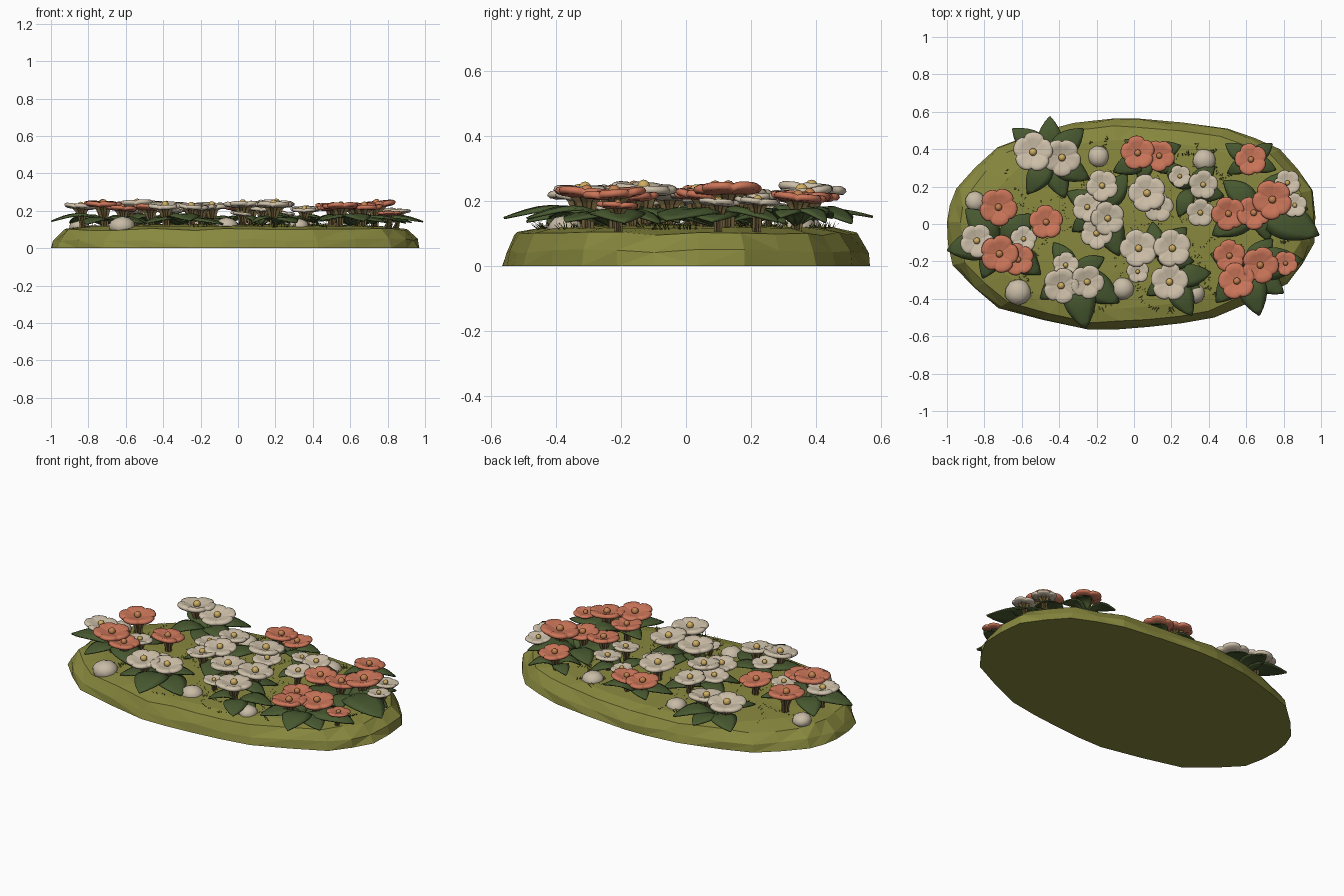
import bpy, bmesh, math, random
from mathutils import Vector

random.seed(4)
cube = bpy.data.objects.get("Cube")
if cube:
    bpy.data.objects.remove(cube, do_unlink=True)


def material(name, r, g, b):
    m = bpy.data.materials.new(name)
    m.use_nodes = True
    m.diffuse_color = (r, g, b, 1)
    bsdf = m.node_tree.nodes["Principled BSDF"]
    bsdf.inputs["Base Color"].default_value = (r, g, b, 1)
    bsdf.inputs["Roughness"].default_value = 0.9
    return m


MOSS = material("moss green", 0.25, 0.25, 0.05)
GRASS = material("dark grass", 0.09, 0.10, 0.02)
LEAF = material("leaf green", 0.065, 0.10, 0.03)
CREAM = material("cream petal", 0.62, 0.53, 0.40)
CORAL = material("coral petal", 0.60, 0.18, 0.10)
STEM = material("brown stem", 0.16, 0.11, 0.04)
YELLOW = material("yellow centre", 0.62, 0.42, 0.12)
ORANGE = material("orange centre", 0.55, 0.22, 0.08)
STONE = material("pale stone", 0.58, 0.50, 0.38)


def to_mesh(name, bm, mat, smooth=False):
    bmesh.ops.recalc_face_normals(bm, faces=bm.faces[:])
    me = bpy.data.meshes.new(name)
    for f in bm.faces:
        f.smooth = smooth
    bm.to_mesh(me)
    bm.free()
    me.materials.append(mat)
    return me


def place(name, me, loc=(0, 0, 0), scale=(1, 1, 1), rot=(0, 0, 0)):
    ob = bpy.data.objects.new(name, me)
    bpy.context.collection.objects.link(ob)
    ob.location, ob.scale, ob.rotation_euler = loc, scale, rot
    return ob


def loft(bm, rings, cap_start=True, cap_end=True):
    """Skin a list of closed rings of points, capping the ends."""
    rows = [[bm.verts.new(p) for p in ring] for ring in rings]
    n = len(rows[0])
    for a, b in zip(rows, rows[1:]):
        for i in range(n):
            j = (i + 1) % n
            bm.faces.new((a[i], a[j], b[j], b[i]))
    for row, cap in ((rows[0], cap_start), (rows[-1], cap_end)):
        if cap:
            bm.faces.new(row)


# Mossy mound: faceted rings of an irregular outline
outline = [(.01, .565), (.5, .51), (.78, .4), (.955, .18), (.965, -.1), (.82, -.32),
           (.43, -.5), (.08, -.55), (-.24, -.565), (-.725, -.45), (-.97, -.22),
           (-1, .01), (-.95, .19), (-.73, .41), (-.4, .52), (-.24, .55)]
dense = []
for i, (x, y) in enumerate(outline):
    u, v = outline[(i + 1) % len(outline)]
    dense += [(x, y), ((x + u) / 2 * 1.01, (y + v) / 2 * 1.01)]
rings = []
for s, z, jit in ((1, 0, 0), (.985, .045, .012), (.925, .1, .01), (.8, .118, .004),
                  (.45, .127, .003), (.1, .13, 0)):
    ring = []
    for x, y in dense:
        k = s + random.uniform(-jit, jit)
        ring.append((max(x * k, -1), y * k, z + random.uniform(-jit, jit) * .6))
    rings.append(ring)
bm = bmesh.new()
loft(bm, rings)
bmesh.ops.triangulate(bm, faces=[f for f in bm.faces if len(f.verts) == 4])
place("mossy_mound", to_mesh("mossy_mound", bm, MOSS))


# Shared flower head: five thick lobes around a dished middle
def petals(name, mat, n=50):
    bm = bmesh.new()
    profile = [(.05, .0), (.3, .03), (.62, .13), (.86, .17), (.97, .12),
               (1, .03), (.92, -.06), (.6, -.1), (.15, -.14)]
    rings = []
    for r, z in profile:
        ring = []
        for i in range(n):
            a = math.tau * i / n
            lobe = abs(math.cos(2.5 * a)) ** .5
            k = r * (1 - .17 * r * (1 - lobe))
            ring.append((k * math.cos(a), k * math.sin(a), z - .07 * r * (1 - lobe) ** 2))
        rings.append(ring)
    loft(bm, rings)
    return to_mesh(name, bm, mat, True)


def centre(name, mat):
    bm = bmesh.new()
    bmesh.ops.create_icosphere(bm, subdivisions=2, radius=.2)
    return to_mesh(name, bm, mat, True)


heads = {"cream": (petals("cream_petals", CREAM), centre("yellow_centre", YELLOW)),
         "coral": (petals("coral_petals", CORAL), centre("orange_centre", ORANGE))}


# Ribbed stem bundle that flares up to the flower head
def stem(name, top, r):
    bm = bmesh.new()
    base = Vector((top.x * .985, top.y * .985, .1))
    rings = []
    for t, w in ((0, .2), (.5, .22), (.85, .38), (1, .55)):
        c = base.lerp(top, t)
        ring = []
        for i in range(16):
            a = math.tau * i / 16
            k = r * w * (1 if i % 2 else .6)
            ring.append((c.x + k * math.cos(a), c.y + k * math.sin(a), c.z))
        rings.append(ring)
    loft(bm, rings)
    place(name, to_mesh(name, bm, STEM))


# Flower positions: x, y, radius
cream = [(-.54, .385, .105), (-.385, .355, .1), (-.17, .205, .085), (-.25, .09, .08),
         (-.14, .03, .09), (-.2, -.05, .085), (.07, .165, .1), (.13, .09, .08),
         (.37, .21, .078), (.245, .255, .06), (.355, .06, .075), (.025, -.13, .1),
         (.205, -.13, .1), (.19, -.31, .1), (.02, -.255, .06), (-.25, -.31, .09),
         (-.39, -.33, .095), (-.365, -.22, .07), (-.59, -.08, .07), (-.84, -.09, .09),
         (.82, .22, .07), (.86, .1, .065)]
coral = [(-.725, .09, .1), (-.47, .01, .09), (-.72, -.16, .1), (-.62, -.19, .085),
         (.02, .38, .09), (.135, .365, .083), (.625, .345, .085), (.505, .055, .09),
         (.64, .06, .09), (.74, .13, .105), (.51, -.17, .085), (.55, -.305, .097),
         (.675, -.22, .097), (.81, -.21, .065)]
for kind, spots in (("cream", cream), ("coral", coral)):
    for i, (x, y, r) in enumerate(spots):
        c = Vector((x, y, .118 + r * 1.12 + random.uniform(-.006, .006)))
        tilt = (random.uniform(-.1, .1), random.uniform(-.1, .1), random.uniform(0, 6))
        head, dot = heads[kind]
        place(f"{kind}_flower_{i}", head, c, (r * 1.03,) * 3, tilt)
        place(f"{kind}_flower_centre_{i}", dot, c + Vector((0, 0, r * .1)), (r,) * 3)
        stem(f"{kind}_stem_{i}", c - Vector((0, 0, r * .1)), r)


# Arched, pointed leaf with a creased midrib
def leaf(bm, base, tip, rise):
    d = tip - base
    length = d.length
    side = Vector((-d.y, d.x, 0)).normalized()
    rows = []
    for i in range(9):
        t = i / 8
        w = .29 * length * math.sin(math.pi * t ** .85) ** .8 if 0 < i < 8 else .004
        mid = base + d * t + Vector((0, 0, rise * math.sin(math.pi * t ** .8)))
        rows.append([bm.verts.new(mid + side * w * s + Vector((0, 0, .1 * w * (2 * abs(s) - s * s * 3))))
                     for s in (-1, -.5, 0, .5, 1)])
    for a, b in zip(rows, rows[1:]):
        for j in range(4):
            bm.faces.new((a[j], a[j + 1], b[j + 1], b[j]))


# Each plant: root, then the leaf tips around it
plants = [((-.45, .35), [(-.65, .51), (-.45, .575), (-.27, .51), (-.57, .16), (-.37, .14), (-.24, .24)]),
          ((-.72, -.09), [(-1, -.14), (-.81, -.29), (-.5, -.27), (-.53, .05), (-.9, .08)]),
          ((-.32, -.26), [(-.26, -.56), (-.08, -.42), (-.5, -.4), (-.16, -.18), (-.43, -.1)]),
          ((-.17, .08), [(-.36, .17), (-.04, .27), (-.33, -.04), (-.08, -.17)]),
          ((.12, -.18), [(-.06, -.08), (.32, -.2), (.1, .01), (.28, -.02)]),
          ((.2, -.29), [(.31, -.49), (.41, -.26), (.07, -.38), (.37, -.38)]),
          ((.6, -.23), [(.67, -.49), (.8, -.37), (.9, -.19), (.44, -.42), (.41, -.16), (.74, -.08)]),
          ((.66, .09), [(.99, -.06), (.42, -.06), (.85, .28), (.48, .23), (.72, -.09), (.93, .08)]),
          ((.62, .34), [(.49, .43), (.74, .43), (.5, .27), (.76, .29)]),
          ((.08, .36), [(-.11, .28), (.24, .28), (-.05, .45), (.03, .22), (.25, .42)]),
          ((.3, .19), [(.17, .33), (.48, .15), (.43, .31), (.24, .04)])]
for i, (root, tips) in enumerate(plants):
    bm = bmesh.new()
    for x, y in tips:
        leaf(bm, Vector((*root, .125)), Vector((x, y, random.uniform(.13, .155))),
             random.uniform(.03, .055))
    ob = place(f"leaf_rosette_{i}", to_mesh("leaf_rosette", bm, LEAF, True))
    thick = ob.modifiers.new("thickness", "SOLIDIFY")
    thick.thickness = .007

# Fringe of short grass blades ringing each plant
bm = bmesh.new()
for (cx, cy), tips in plants:
    R = .21 if len(tips) > 4 else .16
    for i in range(110):
        a = random.uniform(0, math.tau)
        k = R * (1 + .08 * math.sin(3 * a + cx * 9)) + random.uniform(-.008, .008)
        x, y = cx + k * 1.1 * math.cos(a), cy + k * math.sin(a)
        if (x / .86) ** 2 + (y / .47) ** 2 > 1:
            continue
        p = Vector((x, y, .112))
        b = a + random.uniform(-.9, .9)
        out = Vector((math.cos(b), math.sin(b), 0))
        across = Vector((-out.y, out.x, 0)) * .003
        end = p + out * random.uniform(.012, .035) + Vector((0, 0, random.uniform(.018, .03)))
        bm.faces.new([bm.verts.new(q) for q in (p - across, p + across, end)])
place("grass_fringe", to_mesh("grass_fringe", bm, GRASS))

# Rounded pale stones
stones = [(-.62, -.365, .072), (-.06, -.345, .062), (.325, -.37, .055), (.375, .34, .062),
          (-.19, .36, .058), (-.85, .12, .055)]
for i, (x, y, r) in enumerate(stones):
    bm = bmesh.new()
    bmesh.ops.create_icosphere(bm, subdivisions=2, radius=r)
    for v in bm.verts:
        v.co *= random.uniform(.95, 1.04)
        v.co.z *= .75
    place(f"stone_{i}", to_mesh("stone", bm, STONE, True), (x, y, .117), rot=(0, 0, i))
